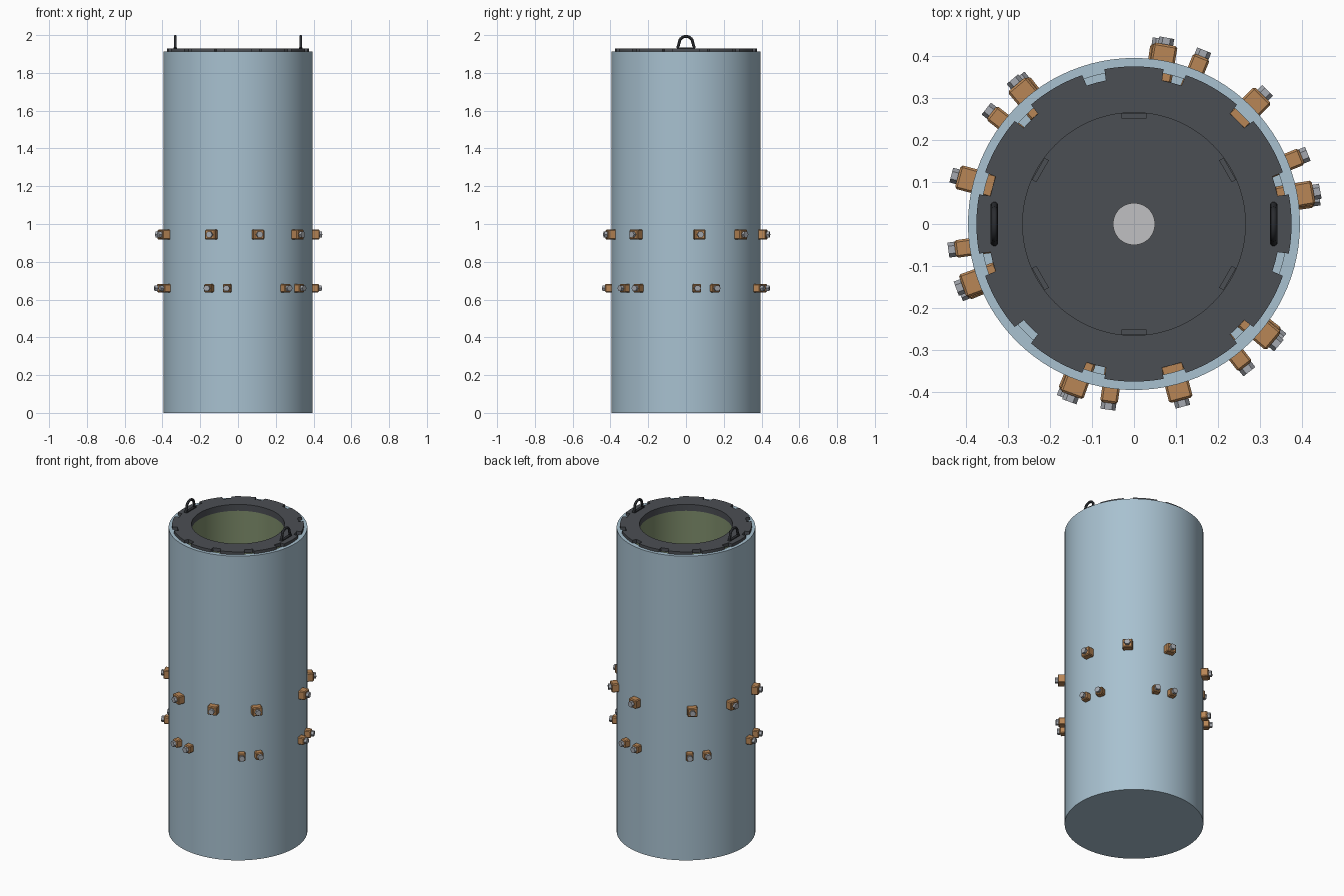
import bpy, bmesh, math
from mathutils import Matrix, Vector

if "Cube" in bpy.data.objects:
    bpy.data.objects.remove(bpy.data.objects["Cube"])


def srgb(r, g, b):
    f = lambda c: c / 12.92 if c <= 0.04045 else ((c + 0.055) / 1.055) ** 2.4
    return (f(r / 255), f(g / 255), f(b / 255), 1)


def material(name, *rgb):
    m = bpy.data.materials.new(name)
    m.diffuse_color = srgb(*rgb)
    m.use_nodes = True
    m.node_tree.nodes["Principled BSDF"].inputs["Base Color"].default_value = m.diffuse_color
    return m


BLUE = material("pale_blue_steel", 168, 193, 208)
DARK = material("dark_grey_metal", 75, 78, 83)
GREEN = material("olive_green", 127, 142, 108)
COPPER = material("copper_brown", 184, 134, 86)
BOLT = material("bolt_grey", 165, 169, 176)
BLACK = material("black_handle", 42, 44, 48)
LIGHT = material("light_grey", 192, 192, 194)


def finish(bm, name, mat):
    bmesh.ops.recalc_face_normals(bm, faces=bm.faces)
    me = bpy.data.meshes.new(name)
    bm.to_mesh(me)
    bm.free()
    ob = bpy.data.objects.new(name, me)
    bpy.context.collection.objects.link(ob)
    me.materials.append(mat)
    bpy.ops.object.select_all(action='DESELECT')
    ob.select_set(True)
    bpy.context.view_layer.objects.active = ob
    bpy.ops.object.shade_smooth_by_angle(angle=math.radians(30))
    return ob


def lathe(name, profile, mat, closed=False, n=96):
    """Spin an (r, z) profile around z; r = 0 ends collapse to a cap centre."""
    bm = bmesh.new()
    vs = [bm.verts.new((r, 0, z)) for r, z in profile]
    pairs = list(zip(vs, vs[1:])) + ([(vs[-1], vs[0])] if closed else [])
    es = [bm.edges.new(p) for p in pairs]
    bmesh.ops.spin(bm, geom=vs + es, cent=(0, 0, 0), axis=(0, 0, 1),
                   angle=2 * math.pi, steps=n, use_merge=True)
    bmesh.ops.remove_doubles(bm, verts=bm.verts, dist=1e-5)
    return finish(bm, name, mat)


# outer casing: open-topped can with a solid base
lathe("outer_casing", [(0, 0), (0.395, 0), (0.395, 1.912), (0.365, 1.912),
                       (0.365, 0.03), (0, 0.03)], BLUE)
# inner liner tube, its floor and central drain disc
lathe("inner_liner", [(0.266, 0.05), (0.266, 1.905), (0.29, 1.905), (0.29, 0.05)], GREEN, True)
lathe("liner_floor", [(0, 0.03), (0.29, 0.03), (0.29, 0.07), (0, 0.07)], DARK)
lathe("drain_disc", [(0, 0.07), (0.05, 0.07), (0.05, 0.076), (0, 0.076)], LIGHT, n=48)


# notched top ring: twelve notches in the outer edge
def top_ring():
    bm = bmesh.new()
    outline, half = [], 4.2
    for k in range(12):
        c = 30 * k + 15
        outline += [(c - half, 0.375), (c - half + 0.3, 0.348), (c, 0.348), (c + half - 0.3, 0.348)]
        outline += [(c + half + i * (30 - 2 * half) / 8, 0.375) for i in range(8)]
    loops = []
    for z in (1.908, 1.93):
        for inner in (False, True):
            loop = []
            for a, r in outline:
                t = math.radians(a)
                rr = 0.265 if inner else r
                loop.append(bm.verts.new((rr * math.cos(t), rr * math.sin(t),
                                          1.89 if inner and z < 1.92 else z)))
            loops.append(loop)
    ob, ib, ot, it = loops
    n = len(outline)
    for p, q in ((ob, ot), (ot, it), (it, ib), (ib, ob)):
        for i in range(n):
            j = (i + 1) % n
            bm.faces.new((p[i], p[j], q[j], q[i]))
    finish(bm, "top_ring", DARK)


top_ring()


def box(bm, size, mat4):
    r = bmesh.ops.create_cube(bm, size=1, matrix=mat4 @ Matrix.Diagonal((*size, 1)))
    return r["verts"]


def place(angle, r, z):
    return Matrix.Rotation(math.radians(angle), 4, 'Z') @ Matrix.Translation((r, 0, z))


# clamp blocks through the casing wall, each with a hexagonal bolt head
def clamp_row(name, angles, z, width, height, outer):
    blocks, bolts = bmesh.new(), bmesh.new()
    for a in angles:
        box(blocks, (outer - 0.343, width, height), place(a, (outer + 0.343) / 2, z))
        bmesh.ops.create_cone(bolts, cap_ends=True, segments=6, radius1=0.018, radius2=0.018,
                              depth=0.026,
                              matrix=place(a, outer + 0.003, z) @ Matrix.Rotation(math.pi / 2, 4, 'Y'))
    bmesh.ops.bevel(blocks, geom=blocks.edges[:], offset=0.005, segments=1, affect='EDGES')
    finish(blocks, name + "_clamp_blocks", COPPER)
    finish(bolts, name + "_clamp_bolts", BOLT)


thirds = (0, 120, 240)
clamp_row("upper", [t + a for t in thirds for a in (10, 45, 80)], 0.944, 0.058, 0.054, 0.434)
clamp_row("lower", [t + a for t in thirds for a in (8, 22, 68, 82)], 0.66, 0.042, 0.046, 0.43)

# six small lugs around the liner floor
lugs = bmesh.new()
for k in range(6):
    box(lugs, (0.012, 0.06, 0.02), place(30 + 60 * k, 0.257, 0.08))
finish(lugs, "floor_lugs", DARK)


# lifting loops: round bar bent into an arch, one on each side of the ring
def lifting_loop(name, x):
    half = [(0.046, 1.932), (0.04, 1.945), (0.036, 1.96)]
    arc = [(0.035 * math.cos(math.pi * i / 14), 1.962 + 0.031 * math.sin(math.pi * i / 14))
           for i in range(15)]
    path = [Vector((x, y, z)) for y, z in half + arc + [(-y, z) for y, z in half[::-1]]]
    bm = bmesh.new()
    rings = []
    for i, p in enumerate(path):
        d = (path[min(i + 1, len(path) - 1)] - path[max(i - 1, 0)]).normalized()
        side = Vector((1, 0, 0))
        up = d.cross(side)
        rings.append([bm.verts.new(p + 0.0075 * (side * math.cos(t) + up * math.sin(t)))
                      for t in (2 * math.pi * k / 12 for k in range(12))])
    for a, b in zip(rings, rings[1:]):
        for k in range(12):
            bm.faces.new((a[k], a[(k + 1) % 12], b[(k + 1) % 12], b[k]))
    bm.faces.new(rings[0])
    bm.faces.new(rings[-1])
    # base pad under the loop
    box(bm, (0.018, 0.095, 0.006), Matrix.Translation((x, 0, 1.932)))
    finish(bm, name, BLACK)


lifting_loop("left_lifting_loop", -0.332)
lifting_loop("right_lifting_loop", 0.332)
